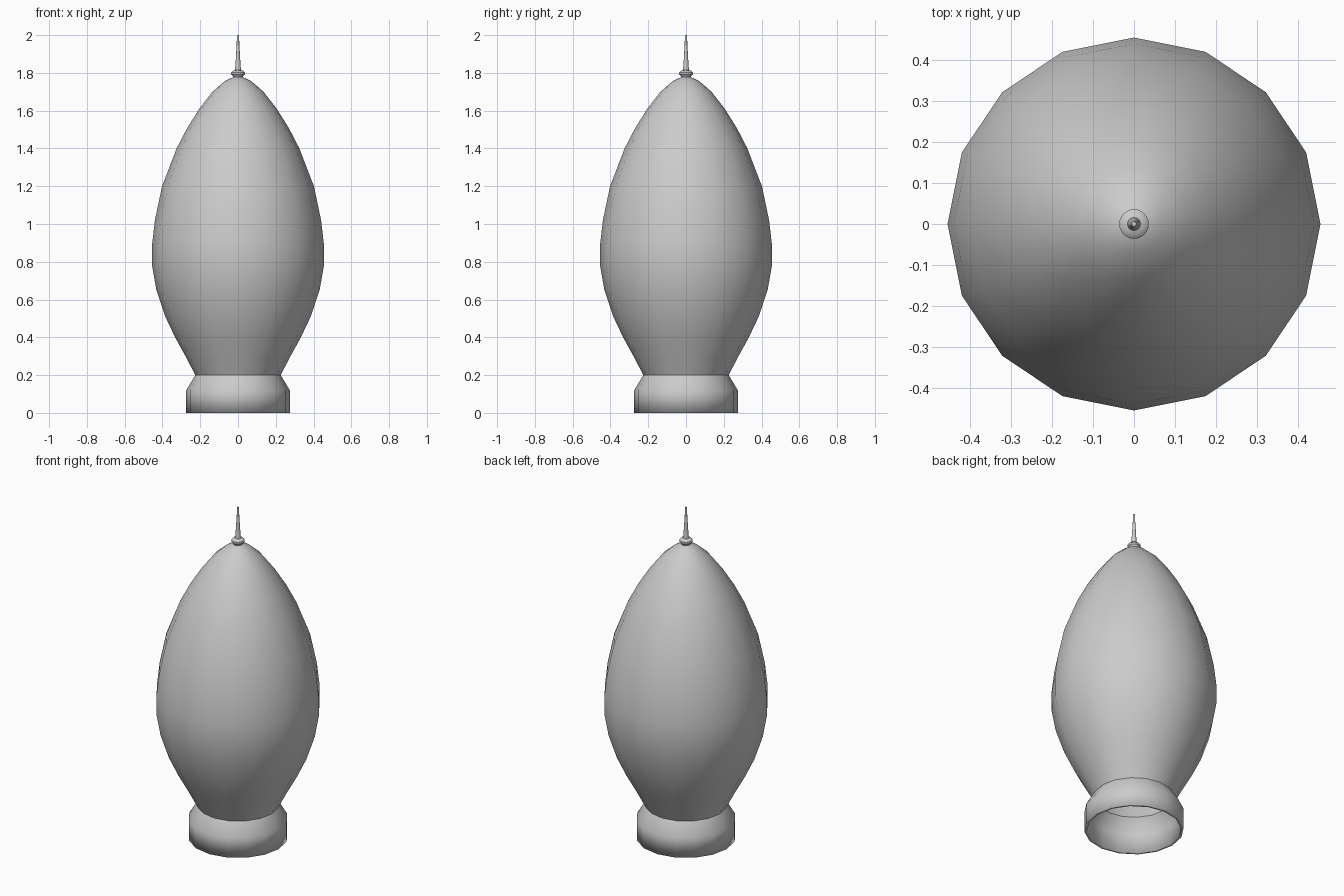
import bpy, bmesh, math

if "Cube" in bpy.data.objects:
    bpy.data.objects.remove(bpy.data.objects["Cube"])


def lathe(name, profile, sides, thickness=0.0, angle=40):
    """Revolve (radius, z) points about z; optionally give the shell thickness."""
    bm = bmesh.new()
    rings = []
    for r, z in profile:
        if r == 0:
            rings.append([bm.verts.new((0, 0, z))])
        else:
            rings.append([bm.verts.new((r * math.cos(2 * math.pi * i / sides),
                                        r * math.sin(2 * math.pi * i / sides), z))
                          for i in range(sides)])
    for a, b in zip(rings, rings[1:]):
        for i in range(sides):
            j = (i + 1) % sides
            quad = [a[i % len(a)], a[j % len(a)], b[j % len(b)], b[i % len(b)]]
            bm.faces.new(list(dict.fromkeys(quad)))
    me = bpy.data.meshes.new(name)
    bm.to_mesh(me)
    bm.free()
    ob = bpy.data.objects.new(name, me)
    bpy.context.collection.objects.link(ob)
    bpy.ops.object.select_all(action='DESELECT')
    ob.select_set(True)
    bpy.context.view_layer.objects.active = ob
    bpy.ops.object.shade_smooth_by_angle(angle=math.radians(angle))
    if thickness:
        mod = ob.modifiers.new("wall", 'SOLIDIFY')
        mod.thickness = thickness
        mod.offset = -1
    return ob


# Hollow hull with flared collar at the bottom
lathe("hull", [(.274, 0), (.274, .12), (.226, .2), (.275, .295), (.333, .4),
               (.385, .51), (.432, .65), (.455, .78), (.455, .89), (.44, 1.02),
               (.402, 1.2), (.325, 1.4), (.268, 1.51), (.205, 1.61),
               (.135, 1.70), (.07, 1.757), (.025, 1.778), (0, 1.782)],
      16, thickness=.015)

# Small disc at the tip
lathe("tip_collar", [(0, 1.77), (.024, 1.772), (.028, 1.784), (.036, 1.792),
                     (.036, 1.803), (.026, 1.813), (0, 1.816)], 24)

# Tapered antenna
lathe("antenna", [(.017, 1.805), (.014, 1.835), (.010, 1.90), (.007, 1.95),
                  (.006, 2.0), (0, 2.0)], 12)
